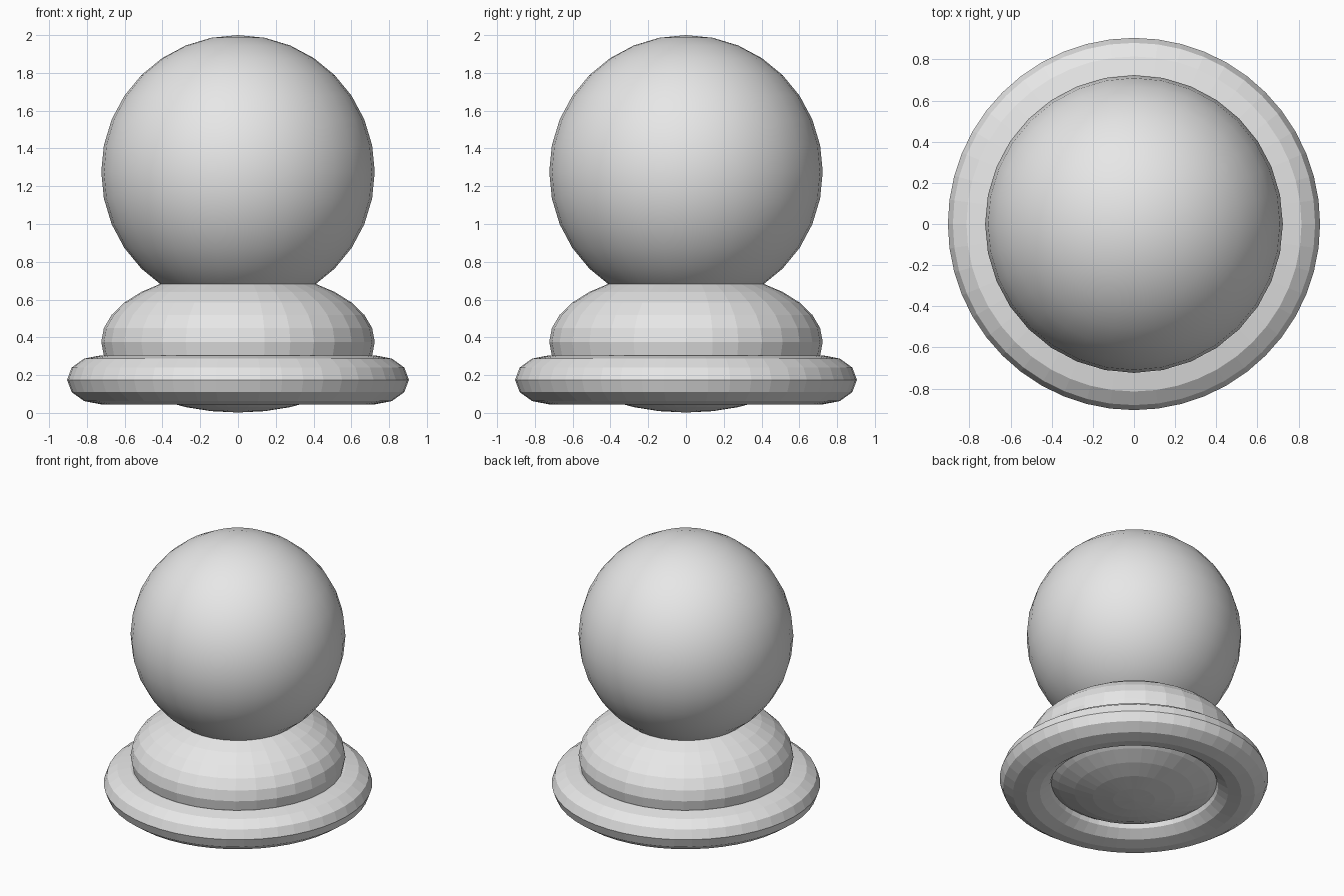
import bpy

if "Cube" in bpy.data.objects:
    bpy.data.objects.remove(bpy.data.objects["Cube"])

mat = bpy.data.materials.new("light_grey")
mat.diffuse_color = (0.8, 0.8, 0.8, 1)
mat.use_nodes = True
mat.node_tree.nodes["Principled BSDF"].inputs["Base Color"].default_value = mat.diffuse_color

R = 0.724


def finish(name, scale, smooth=False):
    ob = bpy.context.object
    ob.name = name
    ob.scale = scale
    bpy.ops.object.transform_apply(location=False, rotation=False, scale=True)
    ob.data.materials.append(mat)
    if smooth:
        bpy.ops.object.shade_smooth()
    else:
        bpy.ops.object.shade_flat()
    return ob


# Smooth ball on top
bpy.ops.mesh.primitive_uv_sphere_add(segments=32, ring_count=16, radius=1, location=(0, 0, 2 - R))
finish("ball", (R, R, R), smooth=True)

# Flattened faceted cushion holding the ball
bpy.ops.mesh.primitive_uv_sphere_add(segments=32, ring_count=16, radius=1, location=(0, 0, 0.376))
finish("cushion", (R, R, 0.374))

# Flattened base ring
bpy.ops.mesh.primitive_torus_add(major_segments=48, minor_segments=12, major_radius=1,
                                 minor_radius=0.25, location=(0, 0, 0.175))
finish("base_ring", (R, R, 0.52))
